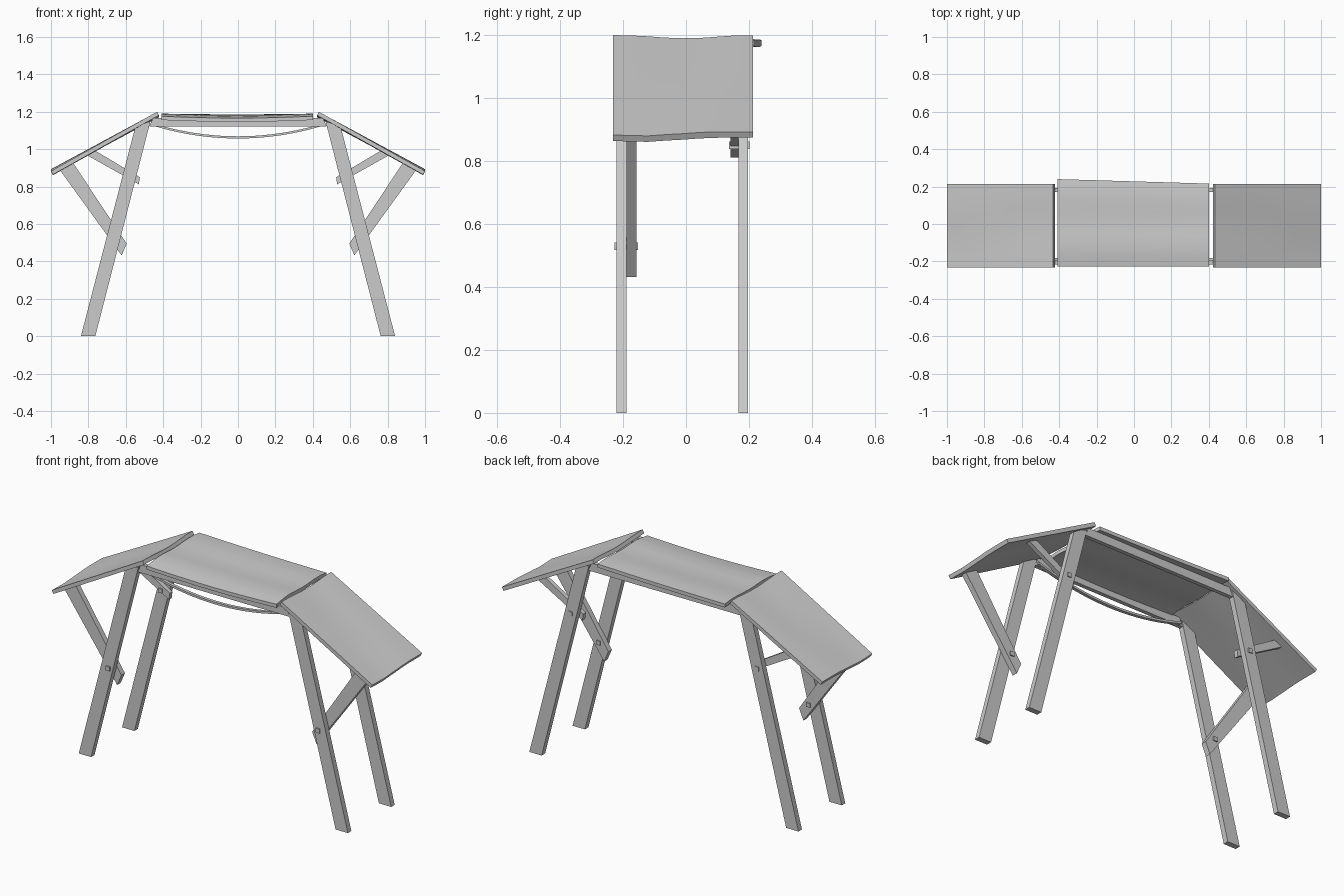
import bpy, bmesh, math

if "Cube" in bpy.data.objects:
    bpy.data.objects.remove(bpy.data.objects["Cube"])


def add_object(name, bm, smooth=False):
    bmesh.ops.recalc_face_normals(bm, faces=bm.faces)
    mesh = bpy.data.meshes.new(name)
    bm.to_mesh(mesh)
    bm.free()
    obj = bpy.data.objects.new(name, mesh)
    bpy.context.collection.objects.link(obj)
    if smooth:
        bpy.ops.object.select_all(action='DESELECT')
        obj.select_set(True)
        bpy.context.view_layer.objects.active = obj
        bpy.ops.object.shade_smooth_by_angle(angle=math.radians(30))
    return obj


# Board cut from an x-z outline, extruded between two y values
def board(name, outline, y0, y1, side=1):
    bm = bmesh.new()
    face = bm.faces.new([bm.verts.new((x * side, y0, z)) for x, z in outline])
    ext = bmesh.ops.extrude_face_region(bm, geom=[face])
    for v in ext['geom']:
        if isinstance(v, bmesh.types.BMVert):
            v.co.y = y1
    return add_object(name, bm)


# Warped sheet with thickness: top(u, v) and bottom(u, v) give points
def sheet(name, top, bottom, nu, nv):
    bm = bmesh.new()
    grids = [[[bm.verts.new(f(i / nu, j / nv)) for j in range(nv + 1)]
              for i in range(nu + 1)] for f in (top, bottom)]
    a, b = grids
    for g in grids:
        for i in range(nu):
            for j in range(nv):
                bm.faces.new((g[i][j], g[i + 1][j], g[i + 1][j + 1], g[i][j + 1]))
    for i in range(nu):
        for j in (0, nv):
            bm.faces.new((a[i][j], a[i + 1][j], b[i + 1][j], b[i][j]))
    for j in range(nv):
        for i in (0, nu):
            bm.faces.new((a[i][j], a[i][j + 1], b[i][j + 1], b[i][j]))
    return add_object(name, bm, True)


def lerp(a, b, t):
    return a + (b - a) * t


# Sampled height profile
def wave(vals, t):
    p = t * (len(vals) - 1)
    i = min(int(p), len(vals) - 2)
    return lerp(vals[i], vals[i + 1], p - i)


UPPER = [0, -.001, -.004, -.008, -.010, -.009, -.005, -.001, -.001]
LOWER = [0, -.002, -.003, .001, .004, .008, .010, .010, .010]


# Sloping side panel, thickness measured across the slope
def side_point(side, low):
    def f(u, v):
        x = lerp(-1.0, -.433, u) + (.010 if low else 0)
        z = lerp(.883 + wave(LOWER, v), 1.2 + wave(UPPER, v), u)
        return (side * x, lerp(-.232, .213, v), z - (.019 if low else 0))
    return f


# Loose middle panel with a warped front and a skewed back edge
CROSS = [-.012, -.003, .002, -.001, -.004, -.002, .002, .002, -.003]


def mid_point(low):
    def f(u, v):
        y = lerp(-.228, lerp(.24, .216, u), v)
        sag = -.010 * math.sin(math.pi * u) * (1 - .7 * v)
        z = 1.188 + wave(CROSS, v) + sag
        return (lerp(-.41, .40, u), y, z - (.02 if low else 0))
    return f


sheet("middle_panel", mid_point(False), mid_point(True), 8, 8)

LEG = [(-.84, 0), (-.763, 0), (-.468, 1.15), (-.50, 1.138), (-.552, 1.108)]
LONG_BRACE = [(-.955, .892), (-.622, .432), (-.595, .495), (-.884, .93)]
SHORT_BRACE = [(-.815, .972), (-.53, .812), (-.525, .85), (-.765, .993)]

for side, tag in ((-1, "right"), (1, "left")):
    sheet(tag + "_panel", side_point(side, False), side_point(side, True), 4, 8)
    board(tag + "_front_leg", LEG, -.22, -.189, side)
    board(tag + "_back_leg", LEG, .166, .197, side)
    board(tag + "_front_brace", LONG_BRACE, -.189, -.158, side)
    board(tag + "_back_brace", SHORT_BRACE, .142, .166, side)
    # Square bolts joining braces to legs
    for name, x, z, y0, y1 in (("_front_bolt", -.655, .53, -.227, -.152),
                               ("_back_bolt", -.583, .85, .136, .202)):
        r = .012
        board(tag + name, [(x - r, z - r), (x + r, z - r), (x + r, z + r), (x - r, z + r)],
              y0, y1, side)

# Rails under the middle panel
RAIL = [(-.475, 1.12), (.475, 1.12), (.455, 1.166), (-.455, 1.166)]
board("front_rail", RAIL, -.216, -.193)
board("back_rail", RAIL, .17, .193)


# Sagging strip hung between the front legs
def strip(drop):
    def f(u, v):
        x = lerp(-.46, .46, u)
        return (x, lerp(-.20, -.182, v), 1.069 + .07 * (x / .46) ** 2 - drop)
    return f


sheet("hanging_strip", strip(0), strip(.012), 20, 1)
